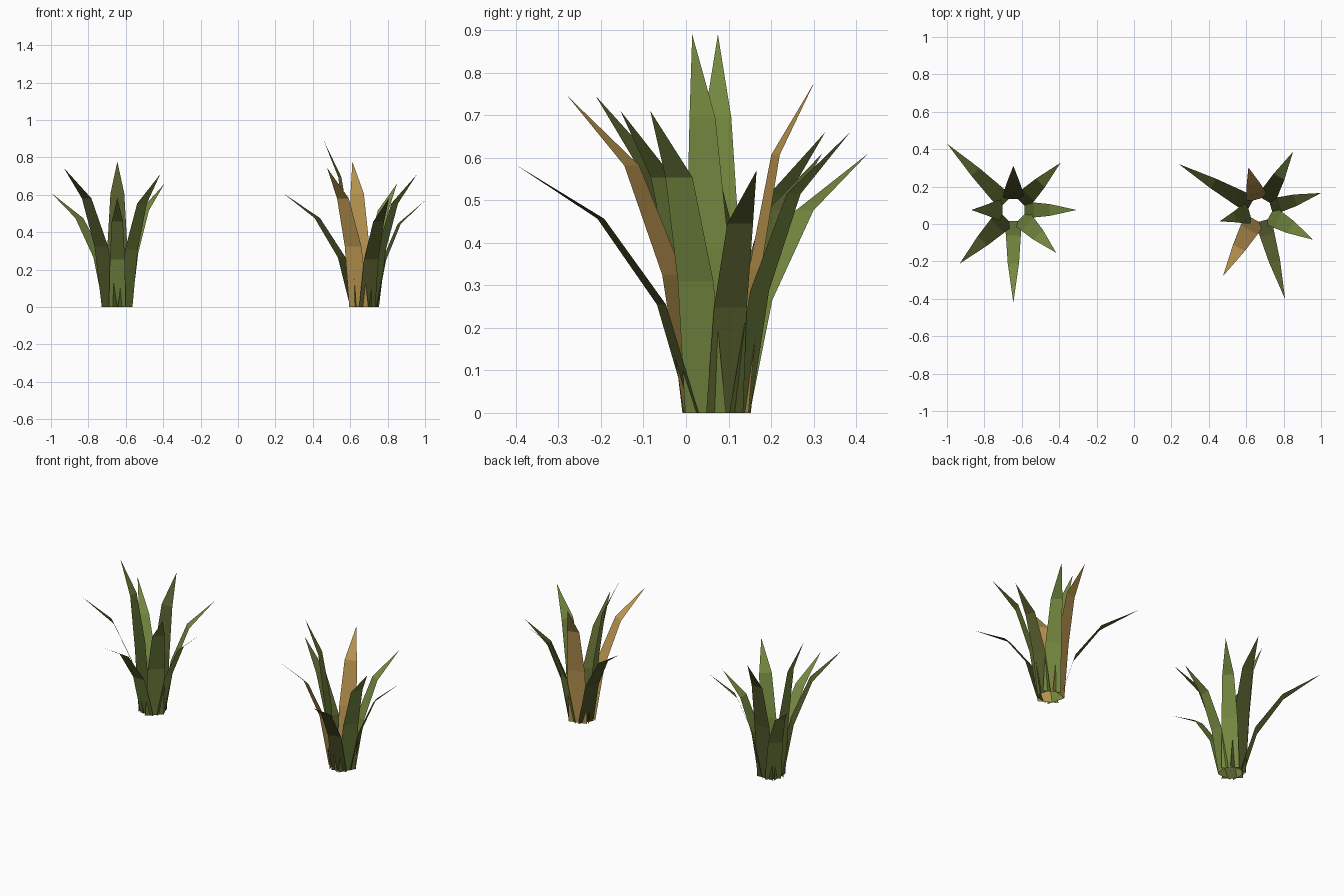
import bpy
from math import radians
from mathutils import Matrix, Vector

cube = bpy.data.objects.get("Cube")
if cube:
    bpy.data.objects.remove(cube, do_unlink=True)


def make_material(name, rgb):
    mat = bpy.data.materials.new(name)
    mat.use_nodes = True
    color = (*rgb, 1.0)
    mat.diffuse_color = color
    bsdf = mat.node_tree.nodes["Principled BSDF"]
    bsdf.inputs["Base Color"].default_value = color
    bsdf.inputs["Roughness"].default_value = 0.9
    return mat


GREEN = make_material("leaf green", (0.175, 0.245, 0.05))
DARK = make_material("dark olive green", (0.088, 0.104, 0.025))
BROWN = make_material("dry leaf brown", (0.52, 0.32, 0.085))

BASE_RADIUS = 0.059

# Tip reach, tip height, then base, middle and upper widths,
# for leaves every 45 degrees from +x
LEAVES = [
    (0.338, 0.57, 0.09, 0.08, 0.063),
    (0.357, 0.66, 0.1, 0.09, 0.066),
    (0.236, 0.778, 0.112, 0.105, 0.074),
    (0.500, 0.61, 0.095, 0.085, 0.059),
    (0.225, 0.89, 0.112, 0.103, 0.063),
    (0.406, 0.745, 0.118, 0.102, 0.072),
    (0.496, 0.585, 0.09, 0.08, 0.06),
    (0.324, 0.71, 0.11, 0.096, 0.073),
]


def add_leaf(name, center, angle, shape, mat):
    """Flat blade of two bent quads and a pointed tip, leaning outward."""
    reach, height, base_width, middle_width, upper_width = shape
    span = reach - BASE_RADIUS
    bend = 0.46 + 0.22 * max(0, span - 0.17)
    rows = [
        (BASE_RADIUS, 0, base_width),
        (BASE_RADIUS + 0.18 * span, 0.435 * height, middle_width),
        (BASE_RADIUS + bend * span, 0.78 * height, upper_width),
    ]
    verts = [(r, s * w / 2, z) for r, z, w in rows for s in (-1, 1)]
    verts.append((reach, 0, height))
    turn = Matrix.Translation(center) @ Matrix.Rotation(radians(angle), 4, "Z")
    verts = [turn @ Vector(v) for v in verts]
    faces = [(1, 3, 2, 0), (3, 5, 4, 2), (5, 6, 4)]
    mesh = bpy.data.meshes.new(name)
    mesh.from_pydata(verts, [], faces)
    mesh.materials.append(mat)
    obj = bpy.data.objects.new(name, mesh)
    bpy.context.collection.objects.link(obj)


def add_clump(name, center, turn, colors):
    for i, (shape, mat) in enumerate(zip(LEAVES, colors)):
        add_leaf(f"{name}_leaf_{i + 1}", center, 45 * i + turn, shape, mat)


# Two clumps, one turned and with two dry leaves
add_clump("right_clump", (-0.645, 0.075, 0), 0,
          (GREEN, GREEN, DARK, GREEN, GREEN, DARK, GREEN, GREEN))
add_clump("left_clump", (0.675, 0.075, 0), 15.6,
          (DARK, GREEN, BROWN, DARK, GREEN, BROWN, DARK, GREEN))
